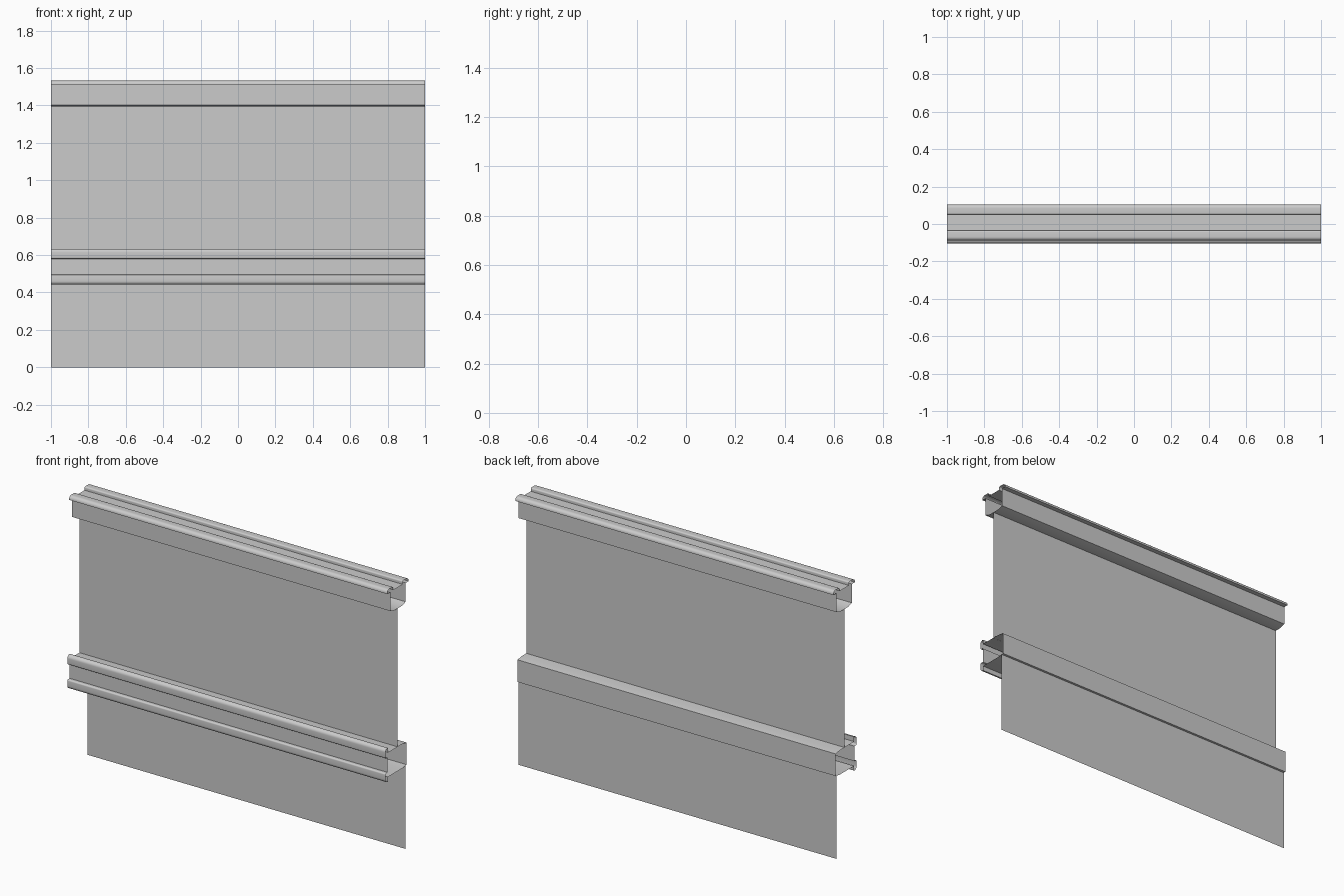
import bpy
from math import sin, cos, pi, radians

if "Cube" in bpy.data.objects:
    bpy.data.objects.remove(bpy.data.objects["Cube"])

HALF_LENGTH = 1.0


def sheet(name, profile, closed=False):
    """Sweep a (y, z) profile along x as a thin, open-ended sheet."""
    n = len(profile)
    verts = [(x, y, z) for y, z in profile for x in (-HALF_LENGTH, HALF_LENGTH)]
    faces = []
    for i in range(n if closed else n - 1):
        j = (i + 1) % n
        faces.append((2 * i, 2 * i + 1, 2 * j + 1, 2 * j))
    mesh = bpy.data.meshes.new(name)
    mesh.from_pydata(verts, [], faces)
    obj = bpy.data.objects.new(name, mesh)
    bpy.context.collection.objects.link(obj)
    bpy.context.view_layer.objects.active = obj
    obj.select_set(True)
    bpy.ops.object.shade_smooth_by_angle(angle=radians(30))
    obj.select_set(False)
    return obj


def arc(cu, cv, r, a0, a1, steps=8):
    """Points of a circular arc, angles in degrees."""
    angles = [radians(a0 + (a1 - a0) * i / steps) for i in range(steps + 1)]
    return [(cu + r * cos(a), cv + r * sin(a)) for a in angles]


def rail_profile(depth, chamfer):
    """Closed rail section: u runs across, v points out of the lipped face."""
    lip = 0.02
    half = [(0.0425, -lip)]                                # web edge
    half += arc(0.0505, -0.008, 0.008, 180, 90, 5)         # inner lip bend
    half += arc(0.077, -0.019, 0.019, 90, 0)               # rounded outer lip
    half += [(0.096, -lip - 0.002), (0.069, -lip - 0.002)]  # return to the wall
    half += chamfer(depth)
    mirrored = [(-u, v) for u, v in reversed(half)]
    return half + mirrored


# top rail: lips point up, wide shallow bend along the bottom
top_section = rail_profile(0.139, lambda d: [(0.069, -d + 0.010), (0.036, -d)])
sheet("top_rail", [(0.008 + u, 1.532 + v) for u, v in top_section], closed=True)

# middle rail: the same lips turned to the front, deeper body
middle_section = rail_profile(0.189, lambda d: [(0.069, -d + 0.040), (0.063, -d)])
sheet("middle_rail", [(-0.104 - v, 0.5375 + u) for u, v in middle_section], closed=True)

# flat panels between and below the rails
sheet("upper_panel", [(0.005, 0.606), (0.005, 1.393)])
sheet("lower_panel", [(0.075, 0.0), (0.075, 0.472)])
